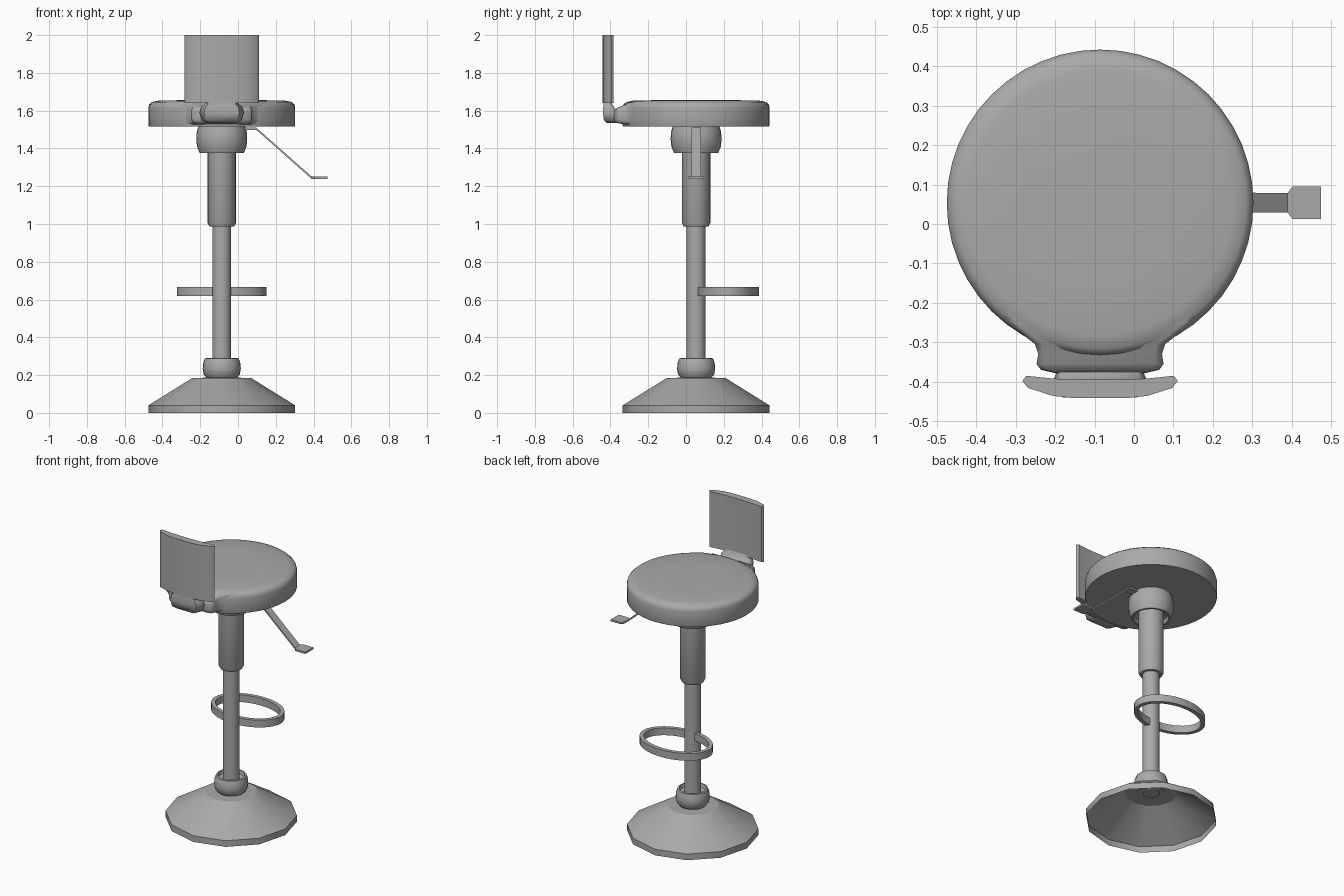
import bpy, bmesh
from math import sin, cos, pi

if "Cube" in bpy.data.objects:
    bpy.data.objects.remove(bpy.data.objects["Cube"])

CX, CY = -0.086, 0.0535   # axis of the stool

grey = bpy.data.materials.new("dark_grey")
grey.diffuse_color = (.4, .4, .4, 1)
grey.use_nodes = True
grey.node_tree.nodes["Principled BSDF"].inputs["Base Color"].default_value = grey.diffuse_color


def make(name, verts, faces, smooth=35):
    me = bpy.data.meshes.new(name)
    me.from_pydata(verts, [], faces)
    me.materials.append(grey)
    bm = bmesh.new()
    bm.from_mesh(me)
    bmesh.ops.remove_doubles(bm, verts=bm.verts, dist=1e-5)
    bmesh.ops.recalc_face_normals(bm, faces=bm.faces)
    bm.to_mesh(me)
    bm.free()
    ob = bpy.data.objects.new(name, me)
    bpy.context.collection.objects.link(ob)
    if smooth:
        bpy.ops.object.select_all(action='DESELECT')
        ob.select_set(True)
        bpy.context.view_layer.objects.active = ob
        bpy.ops.object.shade_smooth_by_angle(angle=smooth * pi / 180)
    return ob


def loft(name, rings, closed=False, smooth=35):
    """Skin equal-length closed rings; cap the ends or join last to first."""
    n, m = len(rings[0]), len(rings)
    verts = [p for r in rings for p in r]
    faces = [(i * n + j, i * n + (j + 1) % n,
              (i + 1) % m * n + (j + 1) % n, (i + 1) % m * n + j)
             for i in range(m if closed else m - 1) for j in range(n)]
    if not closed:
        faces += [tuple(range(n)), tuple(range((m - 1) * n, m * n))]
    return make(name, verts, faces, smooth)


def lathe(name, profile, n=24, caps=True, smooth=35):
    rings = [[(CX + r * cos(2 * pi * j / n), CY + r * sin(2 * pi * j / n), z)
              for j in range(n)] for r, z in profile]
    ob = loft(name, rings, smooth=smooth)
    if not caps:
        bm = bmesh.new()
        bm.from_mesh(ob.data)
        bmesh.ops.delete(bm, geom=[f for f in bm.faces if len(f.verts) > 4],
                         context='FACES_ONLY')
        bm.to_mesh(ob.data)
        bm.free()
    return ob


# flared twelve-sided base, open underneath
lathe("base", [(.3885, 0), (.3885, .04), (.155, .185), (.05, .187)],
      12, caps=False, smooth=31)

# column and its collars
lathe("post", [(.05, .18), (.05, 1.02)])
lathe("lower_collar", [(.08, .185), (.096, .205), (.101, .235), (.098, .265),
                       (.09, .288), (.08, .29), (.074, .27), (.045, .262)], caps=False)
lathe("sleeve", [(.066, .988), (.075, 1.005), (.075, 1.5)])
lathe("upper_collar", [(.122, 1.52), (.132, 1.49), (.135, 1.45), (.131, 1.41),
                       (.117, 1.376), (.105, 1.376), (.097, 1.40), (.06, 1.41)], caps=False)

# round cushion
lathe("seat", [(.387, 1.517), (.389, 1.522), (.389, 1.615), (.384, 1.634),
               (.37, 1.646), (.335, 1.653), (.2, 1.656), (.02, 1.657)], 48)

# oval footrest band
rings = []
for k in range(40):
    a = 2 * pi * k / 40
    rings.append([(CX + (.2375 - d) * cos(a), .2235 + (.1635 - d) * sin(a), z)
                  for d, z in ((0, .62), (0, .667), (.025, .667), (.025, .62))])
loft("footrest", rings, closed=True)

# bent height lever with a wider paddle: (x, z, half width)
lever = [(-.05, 1.504, .026), (.097, 1.504, .026), (.39, 1.245, .025),
         (.402, 1.245, .041), (.475, 1.245, .041)]
loft("lever", [[(x, .054 + s * w, z + t) for s, t in
                ((-1, -.006), (1, -.006), (1, .006), (-1, .006))]
               for x, z, w in lever], smooth=0)

# rear tab growing out of the cushion: (y, half width, bottom, top)
tab = [(-.20, .27, 1.52, 1.648), (-.25, .235, 1.52, 1.648),
       (-.28, .197, 1.522, 1.647), (-.305, .165, 1.525, 1.64),
       (-.33, .157, 1.529, 1.628), (-.355, .161, 1.532, 1.62),
       (-.37, .15, 1.537, 1.612), (-.384, .09, 1.547, 1.60)]
rings = []
for y, w, b, t in tab:
    e = .02
    rings.append([(CX + x, y, z) for x, z in (
        (-w + e, b), (w - e, b), (w - e * .3, b + e * .3), (w, b + e),
        (w, t - e), (w - e * .3, t - e * .3), (w - e, t), (-w + e, t),
        (-w + e * .3, t - e * .3), (-w, t - e), (-w, b + e), (-w + e * .3, b + e * .3))])
loft("seat_tab", rings, smooth=60)

# bracket joining tab and backrest: (z, half width, front y, back y)
bracket = [(1.535, .075, -.42, -.36), (1.55, .105, -.435, -.36),
           (1.59, .117, -.44, -.365), (1.62, .108, -.438, -.382),
           (1.635, .09, -.436, -.392), (1.67, .085, -.432, -.398)]
loft("backrest_bracket", [[(CX - w, (f + b) / 2 + .01, z), (CX - w * .8, f, z),
                           (CX + w * .8, f, z), (CX + w, (f + b) / 2 + .01, z),
                           (CX + w * .9, b, z), (CX - w * .9, b, z)]
                          for z, w, f, b in bracket], smooth=50)

# curved backrest panel, half outline mirrored about the axis
half = [(.065, -.442), (.12, -.436), (.183, -.416), (.197, -.398),
        (.187, -.385), (.12, -.392), (.06, -.395)]
outline = [(CX + x, y) for x, y in half] + [(CX - x, y) for x, y in reversed(half)]
loft("backrest", [[(x, y, z) for x, y in outline] for z in (1.64, 2.0)])
